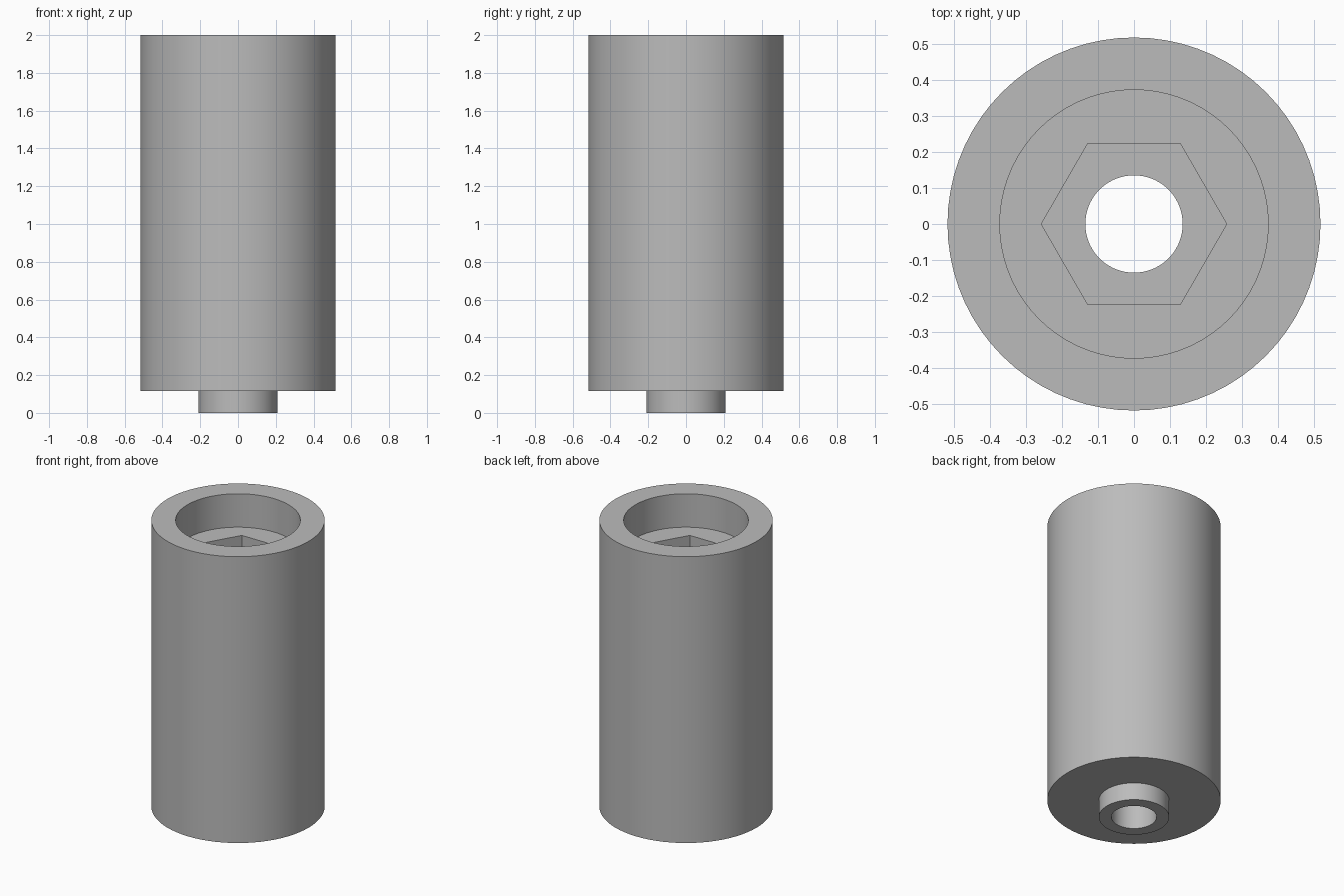
import bpy
import bmesh
from math import cos, pi, radians, sin

cube = bpy.data.objects.get("Cube")
if cube:
    bpy.data.objects.remove(cube, do_unlink=True)

SEGMENTS = 72

# Main dimensions
OUTER_R, BORE_R, SPIGOT_R, HOLE_R = 0.517, 0.372, 0.21, 0.135
HEX_R = 0.257
TOP, BASE = 2.0, 0.115
BORE_FLOOR, HEX_FLOOR = 1.78, 1.56


def make_material(name, colour):
    mat = bpy.data.materials.new(name)
    mat.use_nodes = True
    mat.diffuse_color = colour
    mat.node_tree.nodes["Principled BSDF"].inputs["Base Color"].default_value = colour
    return mat


def ring(bm, radius, z, hexagonal=False):
    """A closed ring of vertices, round or following a hexagon's outline."""
    verts = []
    for i in range(SEGMENTS):
        a = 2 * pi * i / SEGMENTS
        r = radius
        if hexagonal:
            r *= cos(pi / 6) / cos(a % (pi / 3) - pi / 6)
        verts.append(bm.verts.new((r * cos(a), r * sin(a), z)))
    return verts


# Spacer body: closed section swept round the axis, with a hexagonal pocket
bm = bmesh.new()
rings = [
    ring(bm, HOLE_R, 0),
    ring(bm, SPIGOT_R, 0),
    ring(bm, SPIGOT_R, BASE),
    ring(bm, OUTER_R, BASE),
    ring(bm, OUTER_R, TOP),
    ring(bm, BORE_R, TOP),
    ring(bm, BORE_R, BORE_FLOOR),
    ring(bm, HEX_R, BORE_FLOOR, True),
    ring(bm, HEX_R, HEX_FLOOR, True),
    ring(bm, HOLE_R, HEX_FLOOR),
]
for lower, upper in zip(rings, rings[1:] + rings[:1]):
    for i in range(SEGMENTS):
        j = (i + 1) % SEGMENTS
        bm.faces.new((lower[i], lower[j], upper[j], upper[i]))
bmesh.ops.recalc_face_normals(bm, faces=bm.faces[:])

mesh = bpy.data.meshes.new("spacer_body")
bm.to_mesh(mesh)
bm.free()
mesh.materials.append(make_material("plain grey", (0.5, 0.5, 0.5, 1)))
body = bpy.data.objects.new("spacer_body", mesh)
bpy.context.collection.objects.link(body)

# Smooth round walls, crisp rims and hexagon corners
bpy.ops.object.select_all(action="DESELECT")
body.select_set(True)
bpy.context.view_layer.objects.active = body
bpy.ops.object.shade_smooth_by_angle(angle=radians(30))
